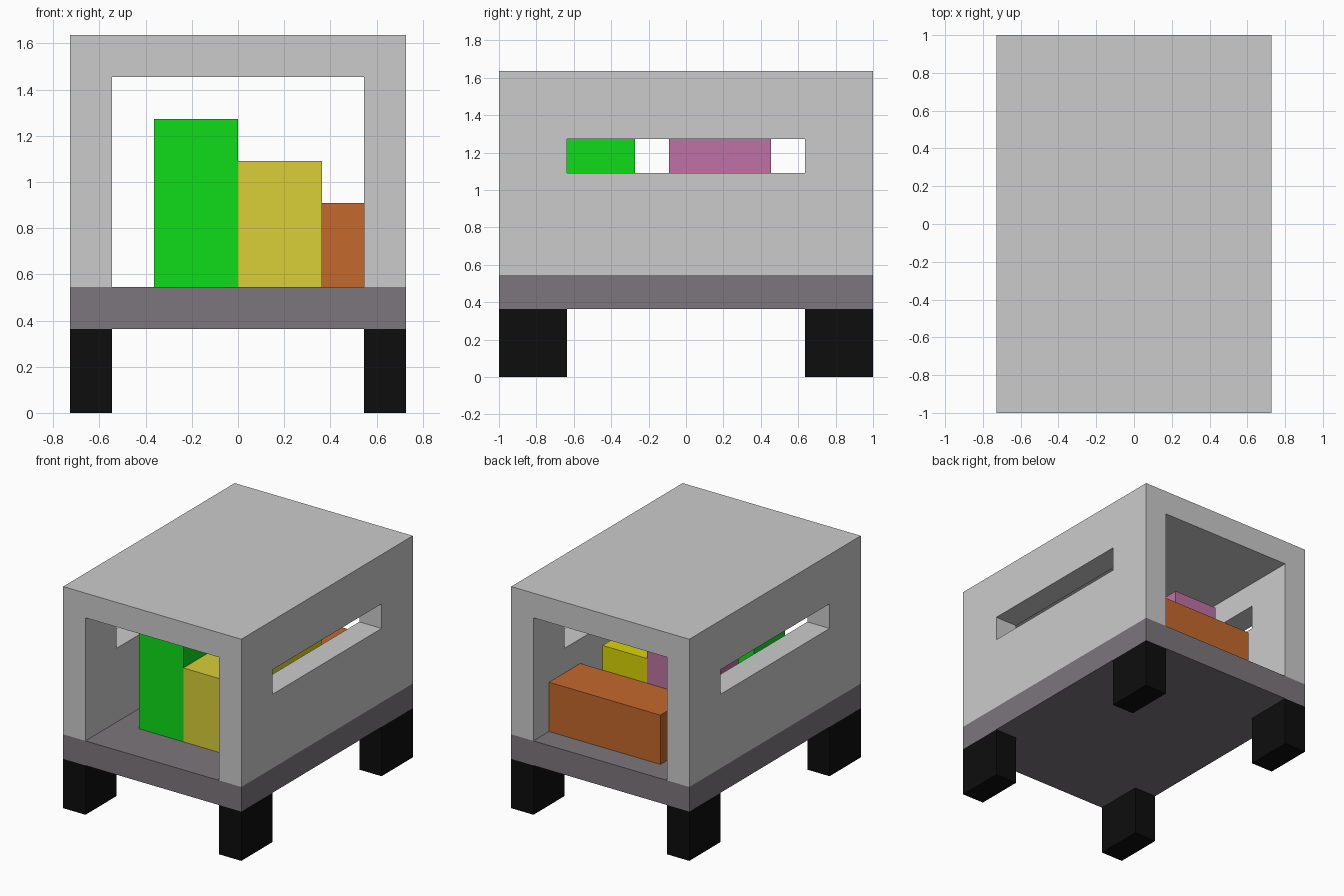
import bpy

if "Cube" in bpy.data.objects:
    bpy.data.objects.remove(bpy.data.objects["Cube"])

U = 1 / 11  # the whole model sits on a block grid of this size


def material(name, rgb):
    m = bpy.data.materials.new(name)
    m.diffuse_color = (*rgb, 1)
    m.use_nodes = True
    m.node_tree.nodes["Principled BSDF"].inputs["Base Color"].default_value = m.diffuse_color
    return m


def mesh_object(name, verts, faces, mat=None):
    me = bpy.data.meshes.new(name)
    me.from_pydata([[c * U for c in v] for v in verts], [], faces)
    ob = bpy.data.objects.new(name, me)
    bpy.context.collection.objects.link(ob)
    if mat:
        me.materials.append(mat)
    return ob


def extrude_y(name, profile, y0, y1, mat=None):
    """Prism from a counter-clockwise x/z profile (seen from the front)."""
    n = len(profile)
    verts = [(x, y, z) for y in (y0, y1) for x, z in profile]
    faces = [list(range(n)), list(range(2 * n - 1, n - 1, -1))]
    faces += [(i, i + n, (i + 1) % n + n, (i + 1) % n) for i in range(n)]
    return mesh_object(name, verts, faces, mat)


def box(name, x, y, z, mat=None):
    profile = [(x[0], z[0]), (x[1], z[0]), (x[1], z[1]), (x[0], z[1])]
    return extrude_y(name, profile, y[0], y[1], mat)


black = material("black", (0.004, 0.004, 0.004))
slate = material("slate", (0.20, 0.18, 0.20))
green = material("green", (0.005, 0.72, 0.01))
khaki = material("khaki", (0.70, 0.62, 0.04))
yellow = material("yellow", (0.70, 0.66, 0.002))
purple = material("purple", (0.52, 0.17, 0.37))
orange = material("orange", (0.55, 0.14, 0.025))

# Four block wheels
for side, x in (("left", (-8, -6)), ("right", (6, 8))):
    for end, y in (("front", (-11, -7)), ("rear", (7, 11))):
        box(f"{end}_{side}_wheel", x, y, (0, 4), black)

# Chassis slab
box("chassis", (-8, 8), (-11, 11), (4, 6), slate)

# Arched cabin: two walls and a roof, open at both ends
arch = [(-8, 6), (-6, 6), (-6, 16), (6, 16), (6, 6), (8, 6), (8, 18), (-8, 18)]
cabin = extrude_y("cabin", arch, -11, 11)

# Window slot through both walls
cutter = box("window_cutter", (-9, 9), (-7, 7), (12, 14))
cutter.hide_render = True
cutter.hide_viewport = True
cut = cabin.modifiers.new("window_slots", "BOOLEAN")
cut.operation = "DIFFERENCE"
cut.solver = "EXACT"
cut.object = cutter

# Cargo crates
box("tall_green_crate", (-4, 0), (-7, -3), (6, 14), green)
box("long_khaki_crate", (0, 4), (-7, 1), (6, 12), khaki)
box("yellow_crate", (0, 4), (1, 5), (6, 12), yellow)
box("purple_crate", (-4, 0), (-1, 5), (6, 14), purple)
box("orange_crate", (-4, 6), (5, 9), (6, 10), orange)
